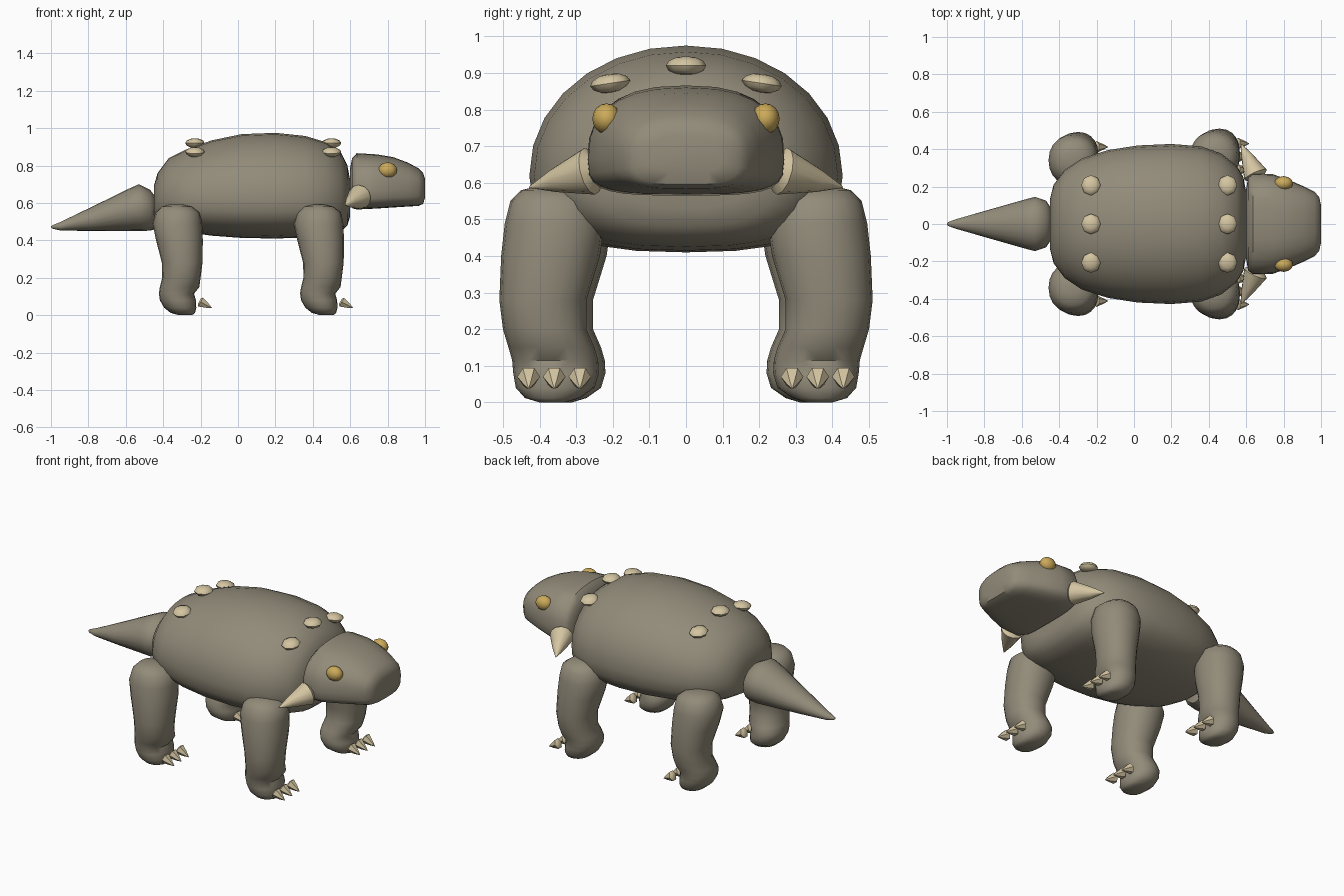
import bpy, bmesh, math
from mathutils import Vector

cube = bpy.data.objects.get("Cube")
if cube:
    bpy.data.objects.remove(cube, do_unlink=True)


def material(name, rgb):
    m = bpy.data.materials.new(name)
    m.use_nodes = True
    colour = (*rgb, 1)
    m.diffuse_color = colour
    node = next(n for n in m.node_tree.nodes if n.type == 'BSDF_PRINCIPLED')
    node.inputs["Base Color"].default_value = colour
    node.inputs["Roughness"].default_value = 0.8
    return m


HIDE = material("grey brown hide", (0.29, 0.26, 0.195))
HORN = material("pale horn", (0.66, 0.56, 0.36))
AMBER = material("amber", (0.60, 0.40, 0.10))


def finish(name, bm, mat, angle=40):
    bmesh.ops.recalc_face_normals(bm, faces=bm.faces)
    mesh = bpy.data.meshes.new(name)
    bm.to_mesh(mesh)
    bm.free()
    mesh.materials.append(mat)
    obj = bpy.data.objects.new(name, mesh)
    bpy.context.collection.objects.link(obj)
    bpy.ops.object.select_all(action='DESELECT')
    obj.select_set(True)
    bpy.context.view_layer.objects.active = obj
    bpy.ops.object.shade_smooth_by_angle(angle=math.radians(angle))
    return obj


def loft(name, rings, mat, angle=40):
    """Skin a list of point rings and cap both ends."""
    bm = bmesh.new()
    loops = [[bm.verts.new(p) for p in ring] for ring in rings]
    n = len(loops[0])
    for a, b in zip(loops, loops[1:]):
        for i in range(n):
            j = (i + 1) % n
            bm.faces.new((a[i], a[j], b[j], b[i]))
    bm.faces.new(loops[0])
    bm.faces.new(loops[-1])
    return finish(name, bm, mat, angle)


def arc(t, power):
    c, s = math.cos(t), math.sin(t)
    return (math.copysign(abs(c) ** (2 / power), c),
            math.copysign(abs(s) ** (2 / power), s))


def cross_section(x, half, mid, top, bottom, upper=2, lower=2, lean=0, n=28):
    """Ring across x with separate upper and lower roundness."""
    ring = []
    for i in range(n):
        t = math.tau * i / n
        c, s = arc(t, upper if math.sin(t) >= 0 else lower)
        z = mid + s * (top - mid if s > 0 else mid - bottom)
        ring.append((x - lean * s, c * half, z))
    return ring


def cone(name, base, tip, radius, mat, sides=8):
    base, tip = Vector(base), Vector(tip)
    turn = (tip - base).to_track_quat('Z', 'Y').to_matrix()
    rings = []
    for along, size in ((-0.12, 0.6), (0, 1), (0.6, 0.48), (1, 0.03)):
        centre = base.lerp(tip, along)
        rings.append([centre + turn @ Vector((math.cos(math.tau * i / sides),
                      math.sin(math.tau * i / sides), 0)) * radius * size
                      for i in range(sides)])
    return loft(name, rings, mat)


def ball(name, centre, size, mat, tilt=0, segments=12, rings=8):
    bm = bmesh.new()
    bmesh.ops.create_uvsphere(bm, u_segments=segments, v_segments=rings, radius=1)
    bmesh.ops.scale(bm, vec=size, verts=bm.verts)
    obj = finish(name, bm, mat, 50)
    obj.location = centre
    obj.rotation_euler.x = tilt
    return obj


# Barrel-shaped body: x, half width, middle, top, bottom
body = [(-0.45, 0.13, 0.60, 0.69, 0.53), (-0.43, 0.21, 0.61, 0.76, 0.50),
        (-0.37, 0.29, 0.62, 0.84, 0.47), (-0.28, 0.35, 0.62, 0.885, 0.445),
        (-0.14, 0.395, 0.62, 0.935, 0.425), (0.02, 0.42, 0.62, 0.968, 0.413),
        (0.2, 0.428, 0.62, 0.975, 0.41), (0.36, 0.415, 0.62, 0.958, 0.415),
        (0.47, 0.375, 0.62, 0.925, 0.425), (0.55, 0.31, 0.62, 0.87, 0.445),
        (0.585, 0.25, 0.62, 0.80, 0.48), (0.6, 0.17, 0.62, 0.72, 0.53)]
loft("body", [cross_section(*r, upper=2.05, lower=2.6) for r in body], HIDE, 55)

# Wedge-shaped head with flat jaw
head = [(0.60, 0.19, 0.66, 0.79, 0.60), (0.61, 0.25, 0.66, 0.84, 0.572),
        (0.635, 0.27, 0.66, 0.866, 0.565), (0.74, 0.267, 0.665, 0.86, 0.57),
        (0.83, 0.235, 0.67, 0.845, 0.576), (0.91, 0.2, 0.675, 0.815, 0.581),
        (0.965, 0.172, 0.68, 0.785, 0.584), (0.99, 0.145, 0.68, 0.76, 0.595),
        (1.0, 0.1, 0.68, 0.73, 0.63)]
loft("head", [cross_section(*r, upper=2.5, lower=3.6) for r in head], HIDE, 48)

# Tapering tail, drooping to a blunt point
tail = [(-0.44, 0.08, 0.56, 0.63, 0.46), (-0.47, 0.125, 0.57, 0.67, 0.452),
        (-0.53, 0.145, 0.575, 0.70, 0.45), (-0.58, 0.132, 0.565, 0.678, 0.45),
        (-0.78, 0.075, 0.515, 0.58, 0.45), (-0.95, 0.026, 0.475, 0.498, 0.453),
        (-0.99, 0.012, 0.472, 0.482, 0.462), (-1.0, 0.004, 0.472, 0.475, 0.469)]
loft("tail", [cross_section(*r, n=20) for r in tail], HIDE, 50)

# Leg outline: height, back, front, inner, outer
leg = [(0.592, 0.39, 0.46, 0.34, 0.40), (0.58, 0.345, 0.51, 0.28, 0.45),
       (0.55, 0.315, 0.55, 0.24, 0.48), (0.49, 0.298, 0.563, 0.222, 0.495),
       (0.40, 0.317, 0.567, 0.235, 0.505), (0.28, 0.348, 0.565, 0.272, 0.51),
       (0.20, 0.35, 0.555, 0.272, 0.50), (0.15, 0.337, 0.548, 0.25, 0.485),
       (0.115, 0.332, 0.52, 0.24, 0.475), (0.08, 0.337, 0.53, 0.238, 0.472),
       (0.04, 0.36, 0.532, 0.25, 0.465), (0.012, 0.395, 0.525, 0.29, 0.44),
       (0.0, 0.44, 0.51, 0.33, 0.40)]


def leg_ring(z, back, front, inner, outer, shift, side, n=20):
    ring = []
    for i in range(n):
        c, s = arc(math.tau * i / n, 2.15)
        x = (back + front) / 2 + c * (front - back) / 2 + shift[0]
        y = (inner + outer) / 2 + s * (outer - inner) / 2 + shift[1]
        ring.append((x, side * y, z))
    return ring


# Paired parts on both sides
for side, label in ((1, "left"), (-1, "right")):
    for end, shift in (("front", (0, 0)), ("rear", (-0.755, -0.018))):
        loft(f"{end}_leg_{label}",
             [leg_ring(*r, shift, side) for r in leg], HIDE, 50)
        for k in range(3):
            y = side * (0.29 + 0.07 * k + shift[1])
            cone(f"{end}_claw_{label}_{k + 1}", (0.555 + shift[0], y, 0.07),
                 (0.616 + shift[0], y, 0.038), 0.031, HORN, 6)
    cone(f"cheek_spike_{label}", (0.65, side * 0.262, 0.632),
         (0.573, side * 0.428, 0.588), 0.066, HORN, 12)
    ball(f"eye_{label}", (0.80, side * 0.217, 0.775), (0.05, 0.039, 0.042), AMBER)

# Rows of studs across the back
for end, x, spread in (("front", 0.5, 0.207), ("rear", -0.23, 0.207)):
    for k in (-1, 0, 1):
        z = 0.92 - 0.048 * abs(k)
        ball(f"{end}_stud_{k + 2}", (x, k * spread, z), (0.052, 0.055, 0.026),
             HORN, -0.15 * k, 8, 6)
